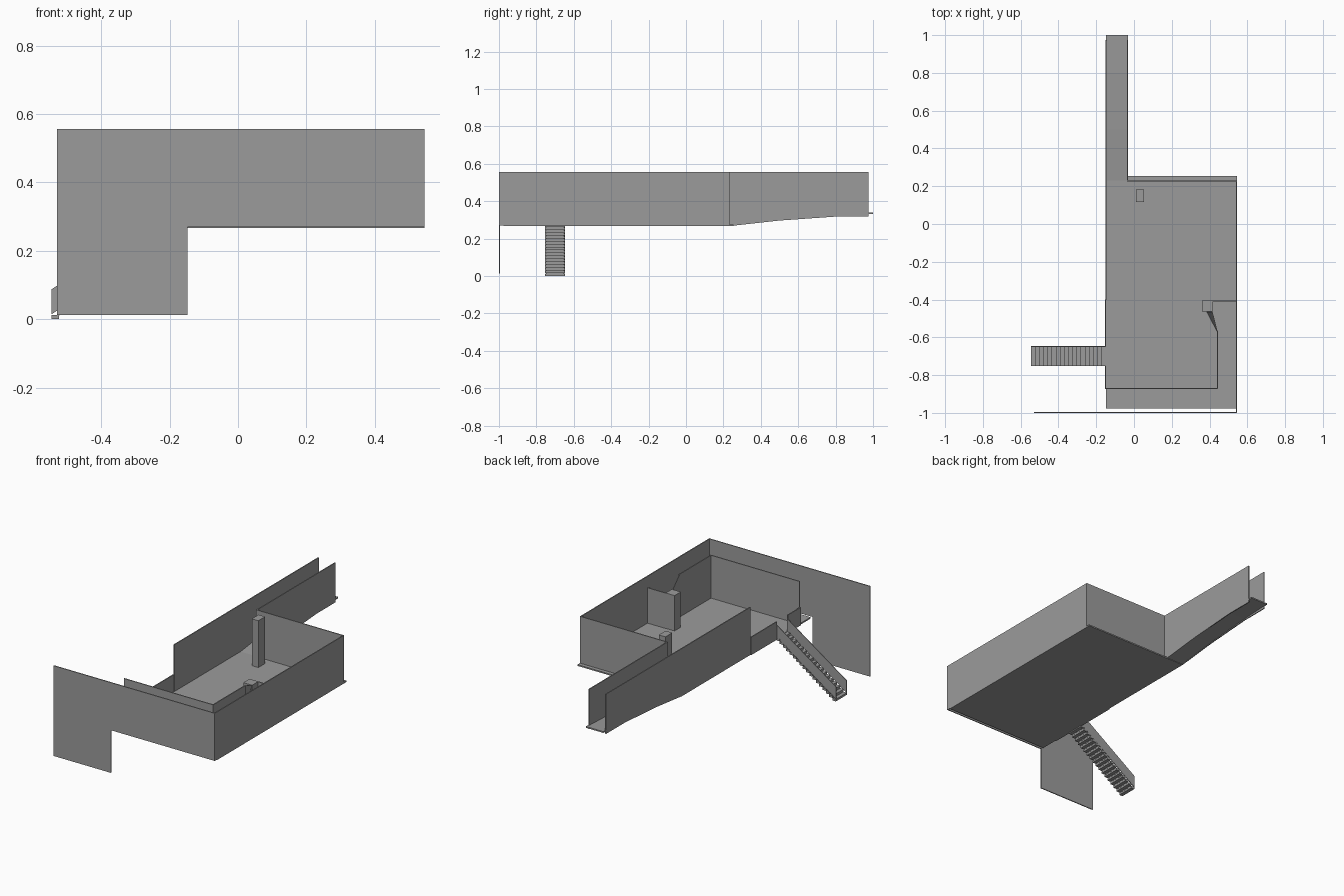
import bpy
import bmesh

if "Cube" in bpy.data.objects:
    bpy.data.objects.remove(bpy.data.objects["Cube"])

T = 0.006  # wall thickness

# One dark grey for every part
grey = bpy.data.materials.new("dark_grey")
grey.diffuse_color = (0.33, 0.33, 0.33, 1)
grey.use_nodes = True
grey.node_tree.nodes["Principled BSDF"].inputs["Base Color"].default_value = grey.diffuse_color


def make(name, verts, faces):
    mesh = bpy.data.meshes.new(name)
    mesh.from_pydata(verts, [], faces)
    bm = bmesh.new()
    bm.from_mesh(mesh)
    bmesh.ops.recalc_face_normals(bm, faces=bm.faces)
    bm.to_mesh(mesh)
    bm.free()
    mesh.materials.append(grey)
    obj = bpy.data.objects.new(name, mesh)
    bpy.context.collection.objects.link(obj)
    return obj


def prism(name, profile, axis, a, b):
    """Extrude a 2D profile along an axis from a to b.
    x: profile is (y, z); y: profile is (x, z); z: profile is (x, y)."""
    def place(p, d):
        return {"x": (d, p[0], p[1]), "y": (p[0], d, p[1]), "z": (p[0], p[1], d)}[axis]
    n = len(profile)
    verts = [place(p, a) for p in profile] + [place(p, b) for p in profile]
    faces = [tuple(range(n)), tuple(range(2 * n - 1, n - 1, -1))]
    faces += [(i, i + n, (i + 1) % n + n, (i + 1) % n) for i in range(n)]
    return make(name, verts, faces)


def box(name, x0, x1, y0, y1, z0, z1):
    return prism(name, [(x0, y0), (x1, y0), (x1, y1), (x0, y1)], "z", z0, z1)


FLOOR, TOP = 0.275, 0.557

# Main floor slab
box("floor", -0.147, 0.545, -0.977, 0.255, 0.267, FLOOR)

# Outer walls
prism("front_wall", [(-0.53, 0.013), (-0.148, 0.013), (-0.148, 0.27),
                     (0.545, 0.27), (0.545, TOP), (-0.53, TOP)], "y", -1.0, -1.0 + T)
box("right_wall", 0.545 - T, 0.545, -1.0, 0.232, 0.27, TOP)
box("back_wall", -0.036, 0.545, 0.226, 0.232, 0.27, TOP)

# Corridor: two long walls with a rising lower edge, and the ramp between them
rise = [(0.975, 0.318), (0.80, 0.318), (0.50, 0.297), (0.255, 0.270)]
prism("left_wall", [(-0.40, 0.27), (-0.40, TOP), (0.975, TOP)] + rise, "x", -0.150, -0.144)
prism("corridor_right_wall", [(0.228, 0.27), (0.228, TOP), (0.975, TOP)] + rise,
      "x", -0.038, -0.032)
ramp = [(0.23, FLOOR), (0.50, 0.308), (0.80, 0.333), (1.0, 0.341)]
prism("corridor_ramp", ramp + [(y, z - 0.008) for y, z in reversed(ramp)],
      "x", -0.148, -0.032)

# Low parapet on either side of the stair opening
for i, (y0, y1) in enumerate([(-0.873, -0.752), (-0.648, -0.40)]):
    box(f"parapet_{i + 1}", -0.154, -0.148, y0, y1, 0.268, 0.376)

# Inner partition walls
box("inner_front_wall", -0.150, 0.446, -0.873, -0.867, FLOOR, 0.533)
box("inner_side_wall", 0.440, 0.446, -0.873, -0.567, FLOOR, 0.533)
box("alcove_wall", 0.419, 0.54, -0.409, -0.403, FLOOR, 0.488)

# Pillars
box("tall_pillar", 0.010, 0.054, 0.117, 0.182, FLOOR, TOP)
box("short_pillar", 0.360, 0.419, -0.464, -0.405, FLOOR, 0.488)

# Twisted panel joining the side wall to the short pillar
panel = make("leaning_panel", [(0.443, -0.569, FLOOR), (0.388, -0.464, FLOOR),
                               (0.416, -0.464, 0.488), (0.443, -0.569, 0.533)],
             [(0, 1, 2), (0, 2, 3)])
panel.modifiers.new("thickness", "SOLIDIFY").thickness = 0.003

# Stairs: stacked treads between two sloping side panels
STEPS = 18
X0, X1 = -0.546, -0.150
run, step = (X1 - X0) / STEPS, 0.262 / (STEPS - 1)
for i in range(STEPS):
    x, z = X0 + i * run, i * step
    box(f"tread_{i + 1}", x, x + run + 0.001, -0.753, -0.647, z, z + 0.0125)
    if i:  # riser closing the gap to the tread below
        box(f"riser_{i}", x, x + 0.002, -0.749, -0.651, z - 0.005, z + 0.002)
side = [(X0, 0.014), (X1, 0.282), (X1, 0.355), (X0, 0.087)]
for name, y in (("stair_side_front", -0.752), ("stair_side_back", -0.652)):
    prism(name, side, "y", y, y + 0.004)
